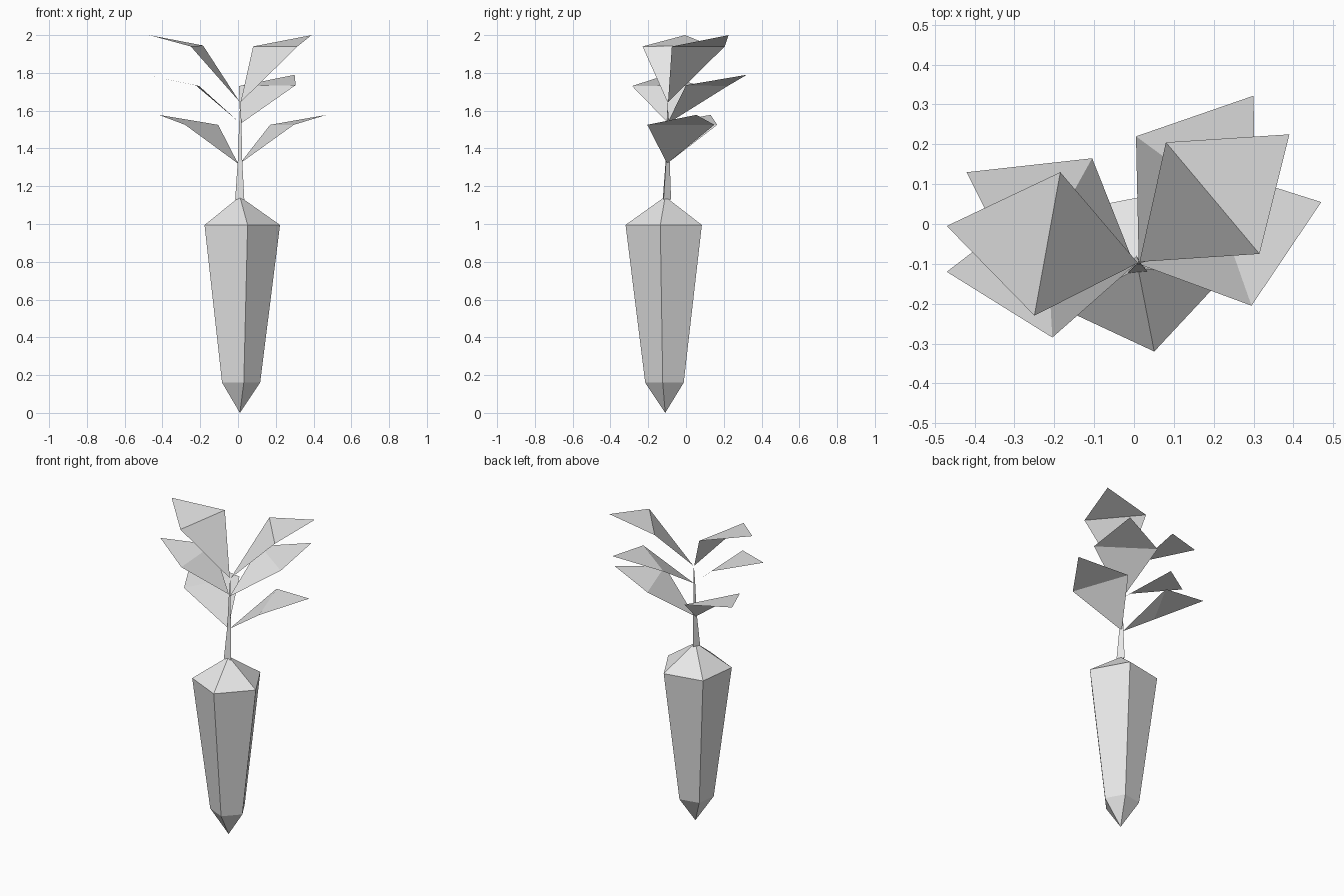
import bpy
from math import sin, cos, radians

cube = bpy.data.objects.get("Cube")
if cube:
    bpy.data.objects.remove(cube, do_unlink=True)

# One plain colour
grey = bpy.data.materials.new("plain_grey")
grey.use_nodes = True
grey.diffuse_color = (0.8, 0.8, 0.8, 1)
grey.node_tree.nodes["Principled BSDF"].inputs["Base Color"].default_value = grey.diffuse_color


def add_mesh(name, verts, faces):
    mesh = bpy.data.meshes.new(name)
    mesh.from_pydata(verts, [], faces)
    mesh.materials.append(grey)
    obj = bpy.data.objects.new(name, mesh)
    bpy.context.collection.objects.link(obj)
    return obj


def spindle(name, sides, start, rings, bottom, top):
    """Rings of (x, y, z, radius), closed by bottom and top points (or a flat cap)."""
    verts = []
    for x, y, z, r in rings:
        for i in range(sides):
            a = radians(start + 360 * i / sides)
            verts.append((x + r * cos(a), y + r * sin(a), z))
    faces = []
    for k in range(len(rings) - 1):
        for i in range(sides):
            j = (i + 1) % sides
            faces.append((k * sides + i, k * sides + j,
                          (k + 1) * sides + j, (k + 1) * sides + i))
    last = (len(rings) - 1) * sides
    if bottom:
        verts.append(bottom)
        faces += [((i + 1) % sides, i, len(verts) - 1) for i in range(sides)]
    else:
        faces.append(tuple(reversed(range(sides))))
    verts.append(top)
    faces += [(last + i, last + (i + 1) % sides, len(verts) - 1) for i in range(sides)]
    return add_mesh(name, verts, faces)


# Five-sided tapered root with pointed ends
spindle("root", 5, -79, [(0.01, -0.11, 0.16, 0.108), (0.01, -0.11, 0.995, 0.214)],
        (0.01, -0.11, 0), (0.01, -0.11, 1.145))

# Thin three-sided stem
spindle("stem", 3, -25, [(0.008, -0.107, 1.13, 0.028), (0.01, -0.1, 1.33, 0.014),
                         (0.012, -0.098, 1.54, 0.007)],
        None, (0.012, -0.097, 1.65))


def leaf(name, base, right, tip, left):
    """Kite folded across its widest line."""
    return add_mesh(name, [base, right, tip, left], [(0, 1, 3), (1, 2, 3)])


# Three pairs of leaves, lowest pair first
leaf("lower_left_leaf", (0.01, -0.1, 1.32), (0.295, -0.205, 1.525),
     (0.47, 0.055, 1.578), (0.17, 0.15, 1.525))
leaf("lower_right_leaf", (0.0, -0.1, 1.32), (-0.105, 0.165, 1.525),
     (-0.42, 0.13, 1.578), (-0.28, -0.15, 1.525))
leaf("middle_left_leaf", (0.012, -0.1, 1.53), (0.305, 0.0, 1.735),
     (0.3, 0.322, 1.79), (0.005, 0.22, 1.73))
leaf("middle_right_leaf", (0.005, -0.1, 1.54), (-0.225, 0.068, 1.735),
     (-0.47, -0.12, 1.785), (-0.205, -0.285, 1.73))
leaf("upper_left_leaf", (0.014, -0.095, 1.645), (0.315, -0.075, 1.94),
     (0.39, 0.225, 2.0), (0.08, 0.205, 1.94))
leaf("upper_right_leaf", (0.01, -0.098, 1.645), (-0.185, 0.13, 1.945),
     (-0.47, -0.005, 2.0), (-0.25, -0.23, 1.94))
